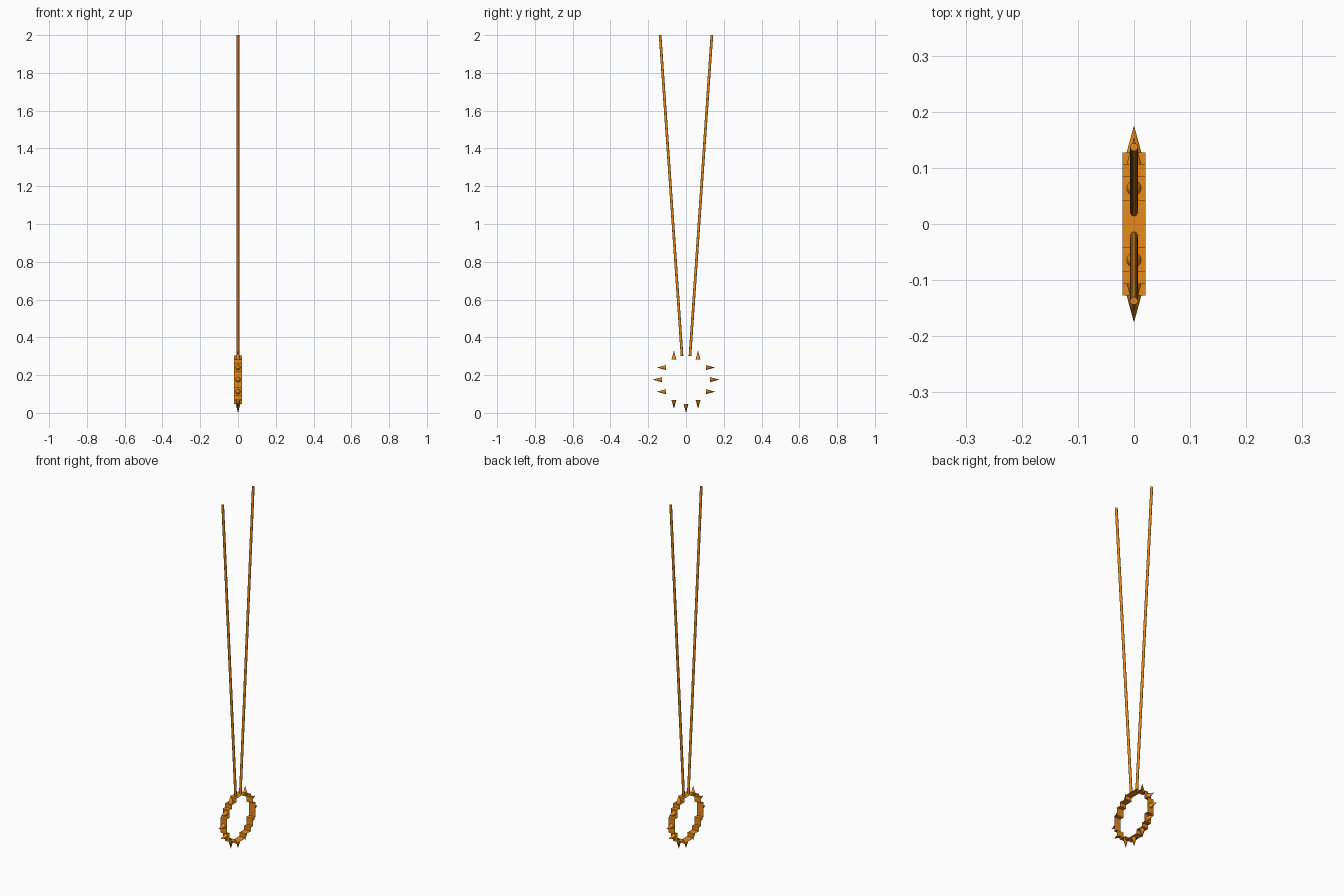
import bpy, bmesh
from mathutils import Vector

if "Cube" in bpy.data.objects:
    bpy.data.objects.remove(bpy.data.objects["Cube"])

U = 0.0213                      # size of one stair step
CZ = 0.176                      # ring centre height
HALF_W = 0.0205                 # half width of the band

mat = bpy.data.materials.new("orange_metal")
mat.diffuse_color = (0.80, 0.25, 0.01, 1)
mat.use_nodes = True
mat.node_tree.nodes["Principled BSDF"].inputs["Base Color"].default_value = mat.diffuse_color


def finish(bm, name, smooth=False):
    me = bpy.data.meshes.new(name)
    bm.to_mesh(me)
    bm.free()
    me.materials.append(mat)
    ob = bpy.data.objects.new(name, me)
    bpy.context.collection.objects.link(ob)
    if smooth:
        bpy.context.view_layer.objects.active = ob
        ob.select_set(True)
        bpy.ops.object.shade_smooth_by_angle()
        ob.select_set(False)
    return ob


def cone(name, a, b, r1, r2, sides):
    """Tapered round bar from point a to point b."""
    a, b = Vector(a), Vector(b)
    bm = bmesh.new()
    bmesh.ops.create_cone(bm, cap_ends=True, segments=sides, radius1=r1,
                          radius2=r2, depth=(b - a).length)
    rot = (b - a).to_track_quat('Z', 'Y').to_matrix()
    bmesh.ops.rotate(bm, verts=bm.verts, matrix=rot)
    bmesh.ops.translate(bm, verts=bm.verts, vec=(a + b) / 2)
    return finish(bm, name, True)


# stepped band: one quarter of the staircase turned four times
quarter = [(6, -2), (6, 2), (5, 2), (5, 4), (4, 4), (4, 5), (2, 5)]
loop = []
for turn in range(4):
    for y, z in quarter:
        for _ in range(turn):
            y, z = -z, y
        loop.append((y * U, CZ + z * U))
bm = bmesh.new()
left = [bm.verts.new((-HALF_W, y, z)) for y, z in loop]
right = [bm.verts.new((HALF_W, y, z)) for y, z in loop]
for i in range(len(loop)):
    j = (i + 1) % len(loop)
    bm.faces.new((left[i], left[j], right[j], right[i]))
bmesh.ops.recalc_face_normals(bm, faces=bm.faces)
finish(bm, "stepped_band")

# spikes on the step faces: (y, z, direction) in step units
spikes = [(0, -6, (0, 0, -1))]
for s in (-1, 1):
    spikes.append((6 * s, 0, (0, s, 0)))
    for t in (-1, 1):
        spikes.append((5 * s, 3 * t, (0, s, 0)))
        spikes.append((3 * s, 5 * t, (0, 0, t)))
for y, z, d in spikes:
    base = Vector((0, y * U, CZ + z * U))
    cone("spike", base, base + Vector(d) * 0.048, 0.013, 0.0, 16)

# two hanging rods spreading upward
for s, side in ((-1, "left"), (1, "right")):
    cone(side + "_rod", (0, 0.021 * s, CZ + 6 * U - 0.002),
         (0, 0.137 * s, 2.0), 0.007, 0.007, 16)
